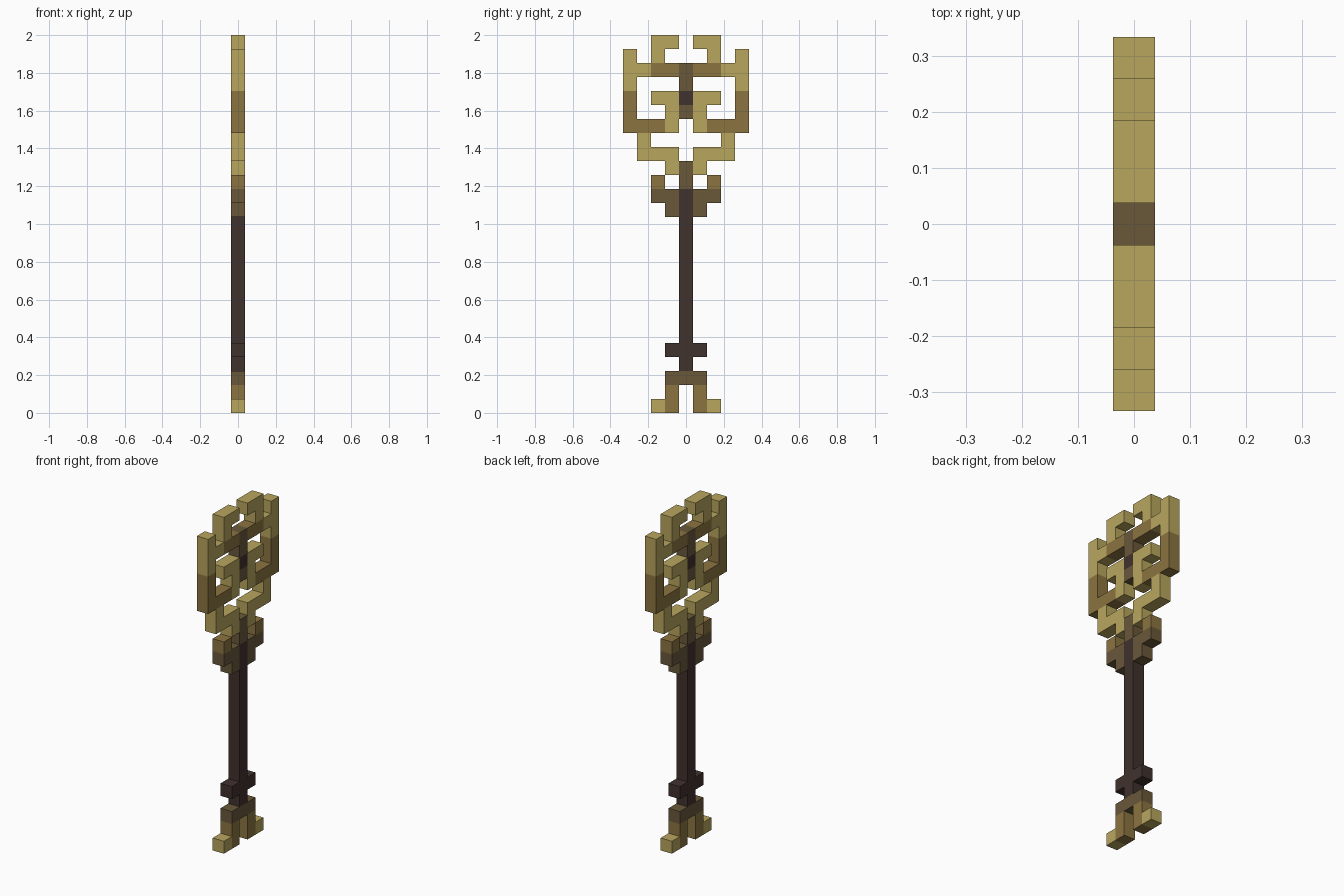
import bpy
import bmesh
from mathutils import Vector

if "Cube" in bpy.data.objects:
    bpy.data.objects.remove(bpy.data.objects["Cube"], do_unlink=True)

ROWS = 27
U = 2 / ROWS  # edge length of one block


def material(name, colour):
    mat = bpy.data.materials.new(name)
    mat.use_nodes = True
    rgba = (*colour, 1)
    mat.diffuse_color = rgba
    mat.node_tree.nodes["Principled BSDF"].inputs["Base Color"].default_value = rgba
    return mat


gold = material("pale gold", (0.479, 0.380, 0.112))
bronze = material("bronze", (0.262, 0.174, 0.051))
umber = material("umber", (0.144, 0.098, 0.042))
iron = material("dark iron", (0.051, 0.032, 0.027))

# Each part: blocks as (first column, last column, top row, bottom row),
# columns counted outward from the centre and mirrored, rows from the top
PARTS = {
    # Bow
    "crown_tips": (gold, [(1, 2, 0, 0), (2, 2, 1, 1)]),
    "outer_shoulders": (gold, [(4, 4, 1, 3), (3, 3, 2, 2)]),
    "bow_crossbar": (bronze, [(1, 2, 2, 2)]),
    "bow_spine": (umber, [(0, 0, 2, 3), (0, 0, 5, 5)]),
    "bow_centre": (iron, [(0, 0, 4, 4)]),
    "inner_hooks": (gold, [(1, 2, 4, 4), (1, 1, 5, 6)]),
    "lower_frame": (bronze, [(4, 4, 4, 5), (2, 4, 6, 6)]),
    "bow_base_scrolls": (gold, [(3, 3, 7, 7), (1, 3, 8, 8), (1, 1, 9, 9)]),
    # Collar and shaft
    "collar_tips": (bronze, [(2, 2, 10, 10)]),
    "collar_neck": (umber, [(0, 0, 9, 10)]),
    "collar": (umber, [(1, 2, 11, 11), (1, 1, 12, 12)]),
    "shaft": (iron, [(0, 0, 11, 23)]),
    "shaft_ring": (iron, [(1, 1, 22, 22)]),
    # Bit
    "bit_bridge": (umber, [(0, 1, 24, 24)]),
    "bit_legs": (bronze, [(1, 1, 25, 26)]),
    "bit_feet": (gold, [(2, 2, 26, 26)]),
}


def cells(blocks):
    return {(side * c, r)
            for c0, c1, r0, r1 in blocks
            for c in range(c0, c1 + 1)
            for r in range(r0, r1 + 1)
            for side in (-1, 1)}


occupied = set().union(*(cells(blocks) for _, blocks in PARTS.values()))


def add_face(bm, centre, normal):
    # One square side of a block, wound to face outward
    a = Vector((normal.y, normal.z, normal.x))
    b = normal.cross(a)
    mid = centre + normal * U / 2
    corners = [(-1, -1), (1, -1), (1, 1), (-1, 1)]
    bm.faces.new([bm.verts.new(mid + (a * s + b * t) * U / 2) for s, t in corners])


def build(name, mat, blocks):
    bm = bmesh.new()
    for c, r in sorted(cells(blocks)):
        centre = Vector((0, c * U, 2 - (r + 0.5) * U))
        for side in (-1, 1):
            add_face(bm, centre, Vector((side, 0, 0)))
            if (c + side, r) not in occupied:
                add_face(bm, centre, Vector((0, side, 0)))
            if (c, r - side) not in occupied:
                add_face(bm, centre, Vector((0, 0, side)))
    # Weld the blocks and merge flat neighbours into clean faces
    bmesh.ops.remove_doubles(bm, verts=bm.verts, dist=U / 100)
    bmesh.ops.dissolve_limit(bm, angle_limit=0.01, verts=bm.verts, edges=bm.edges)
    mesh = bpy.data.meshes.new(name)
    bm.to_mesh(mesh)
    bm.free()
    mesh.materials.append(mat)
    bpy.context.collection.objects.link(bpy.data.objects.new(name, mesh))


for part, (mat, blocks) in PARTS.items():
    build(part, mat, blocks)
